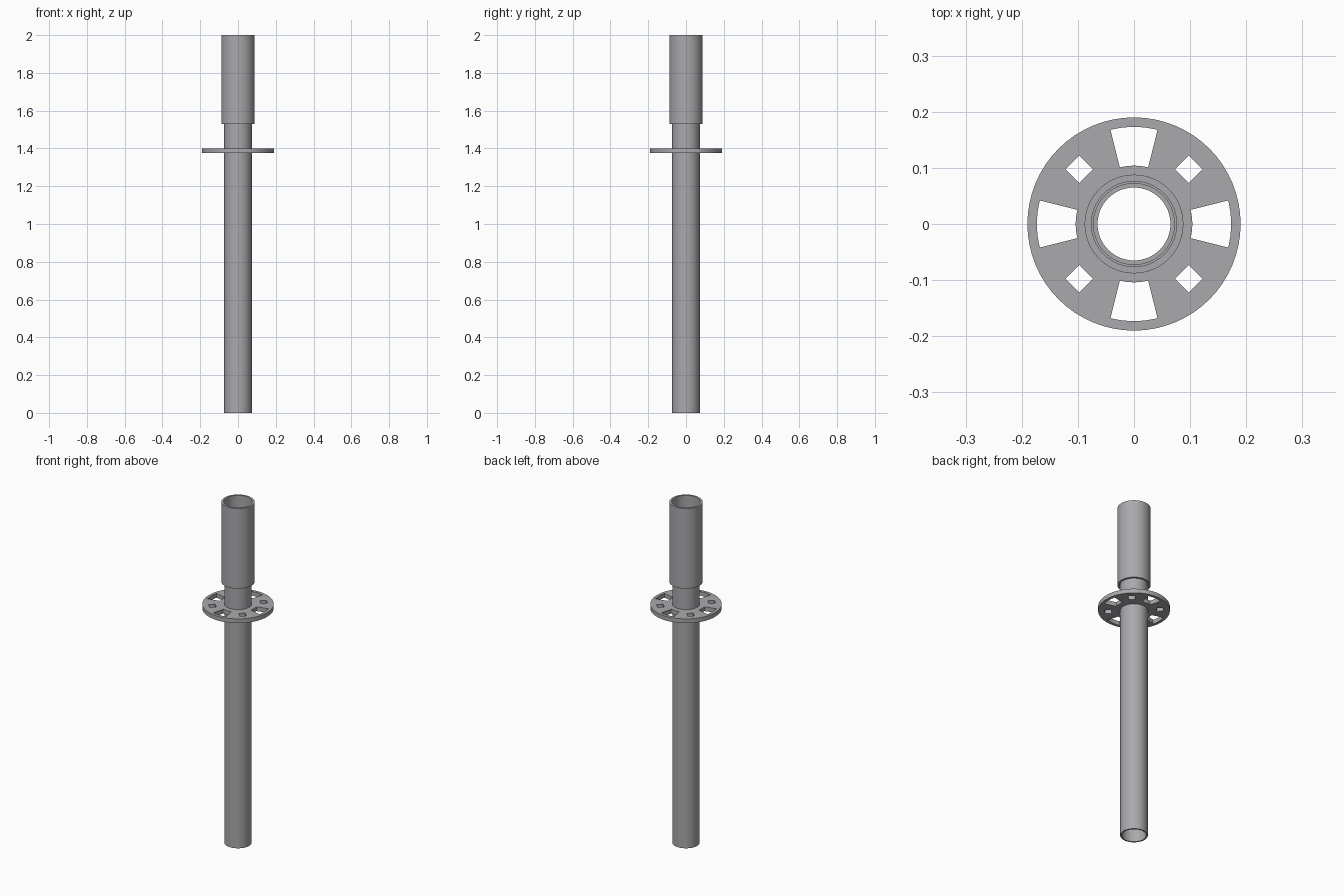
import bpy, bmesh
from math import cos, sin, pi, radians
from mathutils import Vector

if "Cube" in bpy.data.objects:
    bpy.data.objects.remove(bpy.data.objects["Cube"])

SEGMENTS = 64
PIPE_INNER, PIPE_OUTER = 0.065, 0.073
SLEEVE_INNER, SLEEVE_OUTER = 0.076, 0.088

steel = bpy.data.materials.new("galvanised_steel")
steel.use_nodes = True
colour = (0.40, 0.40, 0.42, 1)
steel.diffuse_color = colour
steel.node_tree.nodes["Principled BSDF"].inputs["Base Color"].default_value = colour


def add_part(name, mesh):
    mesh.materials.clear()
    mesh.materials.append(steel)
    ob = bpy.data.objects.new(name, mesh)
    bpy.context.collection.objects.link(ob)
    bpy.ops.object.select_all(action='DESELECT')
    ob.select_set(True)
    bpy.context.view_layer.objects.active = ob
    bpy.ops.object.shade_smooth_by_angle(angle=radians(30))
    return ob


def lathe(name, profile):
    """Revolve a closed (radius, height) loop around z."""
    bm = bmesh.new()
    verts = [bm.verts.new((r, 0, z)) for r, z in profile]
    edges = [bm.edges.new((v, verts[i - 1])) for i, v in enumerate(verts)]
    bmesh.ops.spin(bm, geom=verts + edges, cent=(0, 0, 0), axis=(0, 0, 1),
                   angle=2 * pi, steps=SEGMENTS)
    bmesh.ops.remove_doubles(bm, verts=bm.verts, dist=1e-5)
    bmesh.ops.recalc_face_normals(bm, faces=bm.faces)
    mesh = bpy.data.meshes.new(name)
    bm.to_mesh(mesh)
    bm.free()
    return add_part(name, mesh)


def tube(name, inner, outer, bottom, top):
    return lathe(name, [(inner, bottom), (outer, bottom), (outer, top), (inner, top)])


def arc(radius, start, end, steps):
    angles = [start + (end - start) * i / steps for i in range(steps + 1)]
    return [Vector((radius * cos(a), radius * sin(a))) for a in angles]


def plate(name, outlines, bottom, top):
    """Extrude flat outlines; inner outlines become holes."""
    curve = bpy.data.curves.new(name, 'CURVE')
    curve.dimensions = '2D'
    curve.fill_mode = 'BOTH'
    curve.extrude = (top - bottom) / 2
    for points in outlines:
        spline = curve.splines.new('POLY')
        spline.points.add(len(points) - 1)
        for p, co in zip(spline.points, points):
            p.co = (co.x, co.y, 0, 1)
        spline.use_cyclic_u = True
    helper = bpy.data.objects.new(name + "_outline", curve)
    bpy.context.collection.objects.link(helper)
    graph = bpy.context.evaluated_depsgraph_get()
    mesh = bpy.data.meshes.new_from_object(helper.evaluated_get(graph))
    bpy.data.objects.remove(helper)

    # weld the caps to the rims
    bm = bmesh.new()
    bm.from_mesh(mesh)
    bmesh.ops.remove_doubles(bm, verts=bm.verts, dist=1e-5)
    bmesh.ops.recalc_face_normals(bm, faces=bm.faces)
    bmesh.ops.translate(bm, verts=bm.verts, vec=(0, 0, (top + bottom) / 2))
    bm.to_mesh(mesh)
    bm.free()
    mesh.name = name
    return add_part(name, mesh)


# Long pipe and the wider socket sleeve that grips its upper end
tube("main_pipe", PIPE_INNER, PIPE_OUTER, 0, 1.55)
tube("socket_sleeve", SLEEVE_INNER, SLEEVE_OUTER, 1.53, 2)

# Connector disc: four wide wedge slots and four small square holes
full_turn = 2 * pi
outlines = [arc(0.19, 0, full_turn, SEGMENTS)[:-1],
            arc(PIPE_OUTER, 0, full_turn, SEGMENTS)[:-1]]
half = radians(14)
for k in range(4):
    a = k * pi / 2
    outlines.append(arc(0.104, a - half, a + half, 6) + arc(0.173, a + half, a - half, 8))
    out = Vector((cos(a + pi / 4), sin(a + pi / 4)))
    side = Vector((-out.y, out.x))
    outlines.append([out * (0.138 + 0.0175 * u) + side * 0.0175 * v
                     for u, v in ((-1, -1), (1, -1), (1, 1), (-1, 1))])
plate("connector_disc", outlines, 1.375, 1.4)
